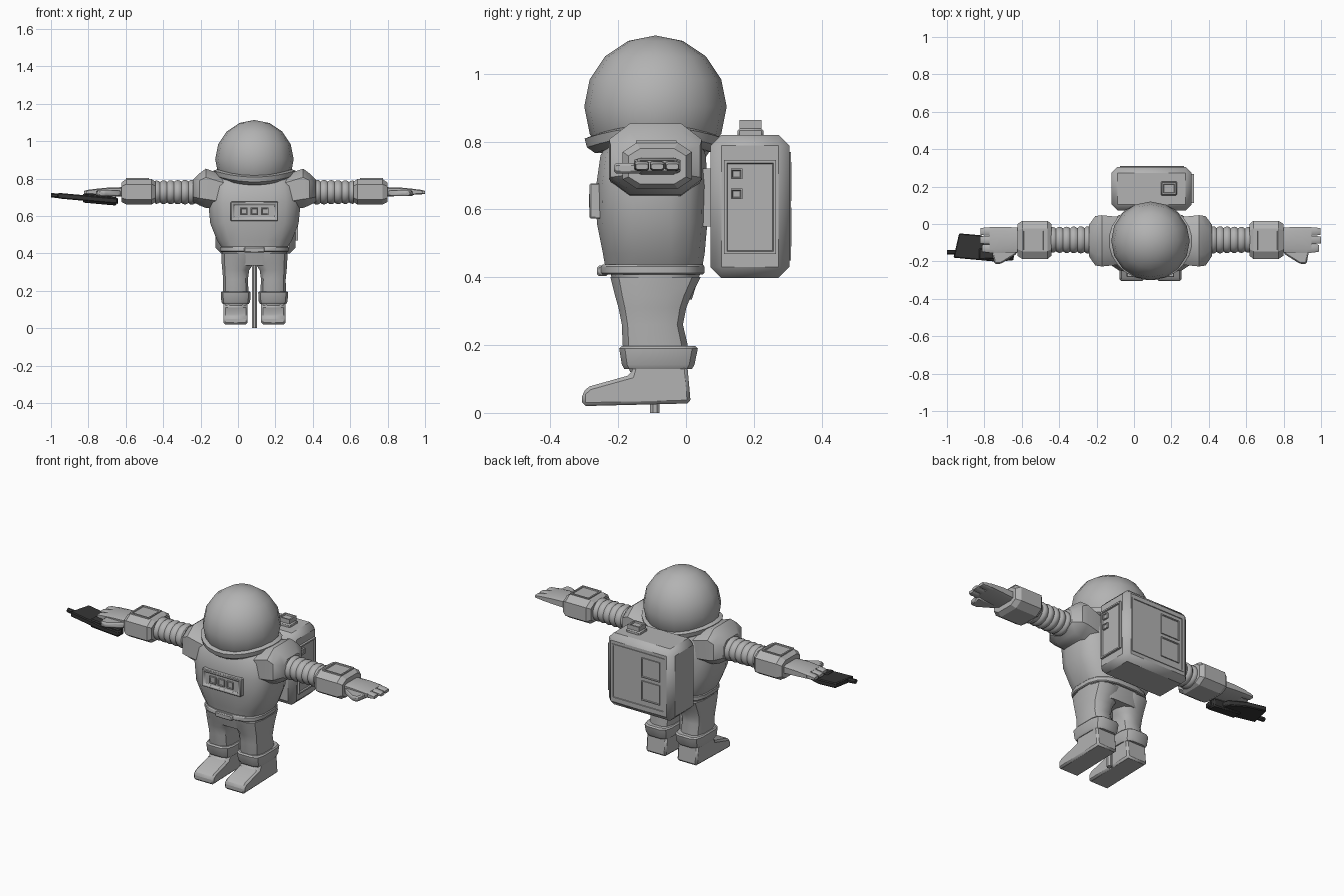
import bpy, bmesh, math
from mathutils import Vector

CX = 0.088          # symmetry axis of the figure
YC = -0.085         # arm centre line


def material(name, v):
    m = bpy.data.materials.new(name)
    m.diffuse_color = (v, v, v, 1)
    return m


GREY = material("suit grey", 0.45)
DARK = material("dark gunmetal", 0.035)


def finish(name, bm, mirror=False, bevel=0, mat=GREY, x=CX, angle=35):
    bmesh.ops.recalc_face_normals(bm, faces=bm.faces)
    me = bpy.data.meshes.new(name)
    bm.to_mesh(me)
    bm.free()
    ob = bpy.data.objects.new(name, me)
    bpy.context.collection.objects.link(ob)
    ob.location.x = x
    me.materials.append(mat)
    bpy.ops.object.select_all(action='DESELECT')
    ob.select_set(True)
    bpy.context.view_layer.objects.active = ob
    bpy.ops.object.shade_smooth_by_angle(angle=math.radians(angle))
    if bevel:
        b = ob.modifiers.new("Bevel", 'BEVEL')
        b.width, b.segments = bevel, 1
        b.limit_method = 'ANGLE'
    if mirror:
        ob.modifiers.new("Mirror", 'MIRROR')
    return ob


def loft(name, axis, rings, n=16, p=2.0, saddle=0, **kw):
    """rings: (position, centre a, centre b, radius a, radius b) along an axis."""
    def unit(t):
        c, s = math.cos(t), math.sin(t)
        return (math.copysign(abs(c) ** (2 / p), c), math.copysign(abs(s) ** (2 / p), s))
    sec = [unit(2 * math.pi * (i + 0.5) / n) for i in range(n)]
    big = max(u for u, _ in sec)
    bm = bmesh.new()
    loops = []
    for t, ca, cb, ra, rb in rings:
        loop = []
        for u, v in sec:
            a, b = ca + u / big * ra, cb + v / big * rb
            co = (t, a, b) if axis == 'x' else (a, b, t + saddle * u * u)
            loop.append(bm.verts.new(co))
        loops.append(loop)
    for l0, l1 in zip(loops, loops[1:]):
        for i in range(n):
            j = (i + 1) % n
            bm.faces.new((l0[i], l0[j], l1[j], l1[i]))
    bm.faces.new(loops[0])
    bm.faces.new(loops[-1])
    return finish(name, bm, **kw)


def prism(name, axis, pts, lo, hi, shear=0, **kw):
    """Extrude a 2D outline along x (outline in y,z) or z (outline in x,y)."""
    bm = bmesh.new()
    def put(t, a, b):
        return bm.verts.new((t, a, b) if axis == 'x' else (a, b, t + shear * a))
    f0 = [put(lo, *q) for q in pts]
    f1 = [put(hi, *q) for q in pts]
    bm.faces.new(f0)
    bm.faces.new(f1)
    for i in range(len(pts)):
        j = (i + 1) % len(pts)
        bm.faces.new((f0[i], f0[j], f1[j], f1[i]))
    return finish(name, bm, **kw)


def box(name, xr, yr, zr, face=None, rim=0.012, depth=0.008, **kw):
    """Box; with a face direction that side gets a sunken panel."""
    bm = bmesh.new()
    bmesh.ops.create_cube(bm, size=1)
    for v in bm.verts:
        v.co = [(r[0] + r[1]) / 2 + c * (r[1] - r[0]) for r, c in zip((xr, yr, zr), v.co)]
    if face:
        d = Vector(face)
        bm.normal_update()
        f = [q for q in bm.faces if q.normal.dot(d) > 0.9]
        bmesh.ops.inset_region(bm, faces=f, thickness=rim, depth=0)
        bmesh.ops.inset_region(bm, faces=f, thickness=0.003, depth=0)
        for v in f[0].verts:
            v.co -= d * depth
    return finish(name, bm, **kw)


# Helmet and its saddle-shaped collar
bm = bmesh.new()
bmesh.ops.create_uvsphere(bm, u_segments=16, v_segments=8, radius=0.21)
bmesh.ops.translate(bm, verts=bm.verts, vec=(0, -0.09, 0.903))
finish("helmet", bm)
loft("helmet_collar", 'z', [(0.765, 0, -0.092, 0.185, 0.175), (0.782, 0, -0.092, 0.215, 0.2),
     (0.808, 0, -0.092, 0.22, 0.207), (0.815, 0, -0.092, 0.2, 0.19)], n=24, saddle=0.035)

# Torso, belt and pelvis
loft("torso", 'z', [(0.43, 0, -0.095, 0.175, 0.143), (0.47, 0, -0.095, 0.2, 0.15),
     (0.56, 0, -0.1, 0.236, 0.163), (0.67, 0, -0.1, 0.247, 0.165),
     (0.76, 0, -0.097, 0.235, 0.155), (0.81, 0, -0.09, 0.2, 0.13)], p=3)
loft("belt", 'z', [(0.408, 0, -0.098, 0.178, 0.148), (0.412, 0, -0.098, 0.183, 0.152),
     (0.432, 0, -0.098, 0.183, 0.152), (0.438, 0, -0.098, 0.178, 0.148)], p=3)
box("belt_buckle", (-0.055, 0.055), (-0.262, -0.23), (0.404, 0.434), bevel=0.005)
loft("pelvis", 'z', [(0.335, 0, -0.093, 0.17, 0.11), (0.42, 0, -0.09, 0.175, 0.135)], p=3)

# Shoulders
loft("shoulder", 'x', [(0.14, -0.09, 0.72, 0.125, 0.09), (0.26, -0.09, 0.748, 0.137, 0.105),
     (0.295, -0.09, 0.742, 0.132, 0.085), (0.328, -0.088, 0.735, 0.085, 0.06)],
     n=8, p=3, mirror=True)

# Chest control panel
box("chest_panel", (-0.127, 0.127), (-0.284, -0.22), (0.573, 0.677), (0, -1, 0), 0.02, bevel=0.004)
for i in (-1, 0, 1):
    box("chest_button", (i * 0.056 - 0.02, i * 0.056 + 0.02), (-0.286, -0.27), (0.605, 0.645),
        (0, -1, 0), 0.007, 0.004)

# Legs, cuffs and boots
loft("leg", 'z', [(0.12, 0.1, -0.085, 0.06, 0.08), (0.2, 0.1, -0.091, 0.068, 0.096),
     (0.26, 0.101, -0.099, 0.066, 0.09), (0.31, 0.1, -0.099, 0.072, 0.1),
     (0.345, 0.09, -0.097, 0.085, 0.112), (0.4, 0.09, -0.09, 0.086, 0.133)],
     n=12, p=3, mirror=True)
loft("boot_cuff", 'z', [(0.13, 0.1, -0.082, 0.07, 0.1), (0.142, 0.1, -0.082, 0.077, 0.107),
     (0.19, 0.1, -0.081, 0.08, 0.116), (0.197, 0.1, -0.081, 0.074, 0.108)],
     n=12, p=4, mirror=True)
prism("boot", 'x', [(0.014, 0.028), (0.004, 0.14), (-0.155, 0.14), (-0.163, 0.112),
      (-0.285, 0.078), (-0.306, 0.06), (-0.306, 0.02)], 0.036, 0.166, mirror=True, bevel=0.01)

# Ribbed sleeves
ribs = []
for i in range(6):
    x0 = 0.315 + i * 0.038
    k = 1 - 0.012 * i
    ribs += [(x0 + dx, YC, 0.727, 0.073 * k * s, 0.066 * k * s)
             for dx, s in ((0, 0.88), (0.01, 0.98), (0.019, 1.0), (0.028, 0.98))]
loft("ribbed_sleeve", 'x', ribs, angle=40, mirror=True)

# Wrist units with sunken top panel
loft("wrist_unit", 'x', [(0.53, YC, 0.729, 0.085, 0.055), (0.55, YC, 0.729, 0.102, 0.068),
     (0.685, YC, 0.729, 0.102, 0.068), (0.711, YC, 0.727, 0.085, 0.052)],
     n=8, p=3.4, angle=20, mirror=True)
box("wrist_panel", (0.564, 0.687), (-0.148, -0.028), (0.78, 0.803), (0, 0, 1), mirror=True)

# Hands: palm, three fingers, thumb
loft("palm", 'x', [(0.70, YC, 0.728, 0.066, 0.026), (0.78, YC, 0.73, 0.069, 0.022),
     (0.86, YC, 0.729, 0.069, 0.015)], n=8, p=5, mirror=True)
for i, tip in enumerate((0.9, 0.912, 0.909)):
    y = -0.13 + i * 0.045
    loft("finger", 'x', [(0.84, y, 0.729, 0.0215, 0.016), (0.885, y, 0.728, 0.021, 0.013),
         (tip, y, 0.726, 0.018, 0.008)], n=8, p=4, mirror=True)
prism("thumb", 'z', [(0.71, -0.13), (0.715, -0.16), (0.80, -0.213), (0.835, -0.213), (0.85, -0.13)],
      0.706, 0.737, mirror=True, bevel=0.007)

# Backpack with side panel, back panel and top valve (world x)
box("backpack", (-0.12, 0.308), (0.072, 0.305), (0.398, 0.82), x=0, bevel=0.032)
box("backpack_mount", (-0.05, 0.226), (0.0, 0.09), (0.55, 0.72), x=0)
box("side_panel", (0.29, 0.32), (0.112, 0.266), (0.468, 0.745), (1, 0, 0), x=0)
for z in (0.689, 0.63):
    box("side_button", (0.305, 0.322), (0.132, 0.166), (z, z + 0.031), (1, 0, 0), 0.006, 0.004, x=0)
box("back_panel", (-0.075, 0.268), (0.29, 0.309), (0.45, 0.77), (0, 1, 0), 0.012, 0.006, x=0)
for z in (0.49, 0.625):
    box("back_hatch", (-0.045, 0.075), (0.295, 0.311), (z, z + 0.115), (0, 1, 0), 0.008, 0.004, x=0)
box("valve_base", (0.144, 0.23), (0.152, 0.228), (0.81, 0.838), x=0, bevel=0.006)
box("valve_cap", (0.15, 0.224), (0.158, 0.222), (0.83, 0.863), (0, 0, 1), x=0)

# Sidearm lying flat under the figure's raised hand (world x)
K = -0.09
prism("sidearm_body", 'z', [(-0.965, -0.18), (-0.935, -0.05), (-0.82, -0.06), (-0.72, -0.1),
      (-0.70, -0.15), (-0.64, -0.155), (-0.645, -0.195), (-0.75, -0.2)],
      0.607, 0.637, K, mat=DARK, x=0, bevel=0.005)
prism("sidearm_grip", 'z', [(-0.83, -0.19), (-0.83, -0.13), (-0.65, -0.13), (-0.65, -0.185)],
      0.597, 0.645, K, mat=DARK, x=0, bevel=0.006)
loft("sidearm_barrel", 'x', [(-1.0, -0.15, 0.711, 0.012, 0.012), (-0.94, -0.15, 0.706, 0.012, 0.012)],
     n=8, mat=DARK, x=0)

# Display stand rod between the boots
loft("stand_rod", 'z', [(0, 0, -0.092, 0.014, 0.014), (0.36, 0, -0.092, 0.014, 0.014)], n=8)
